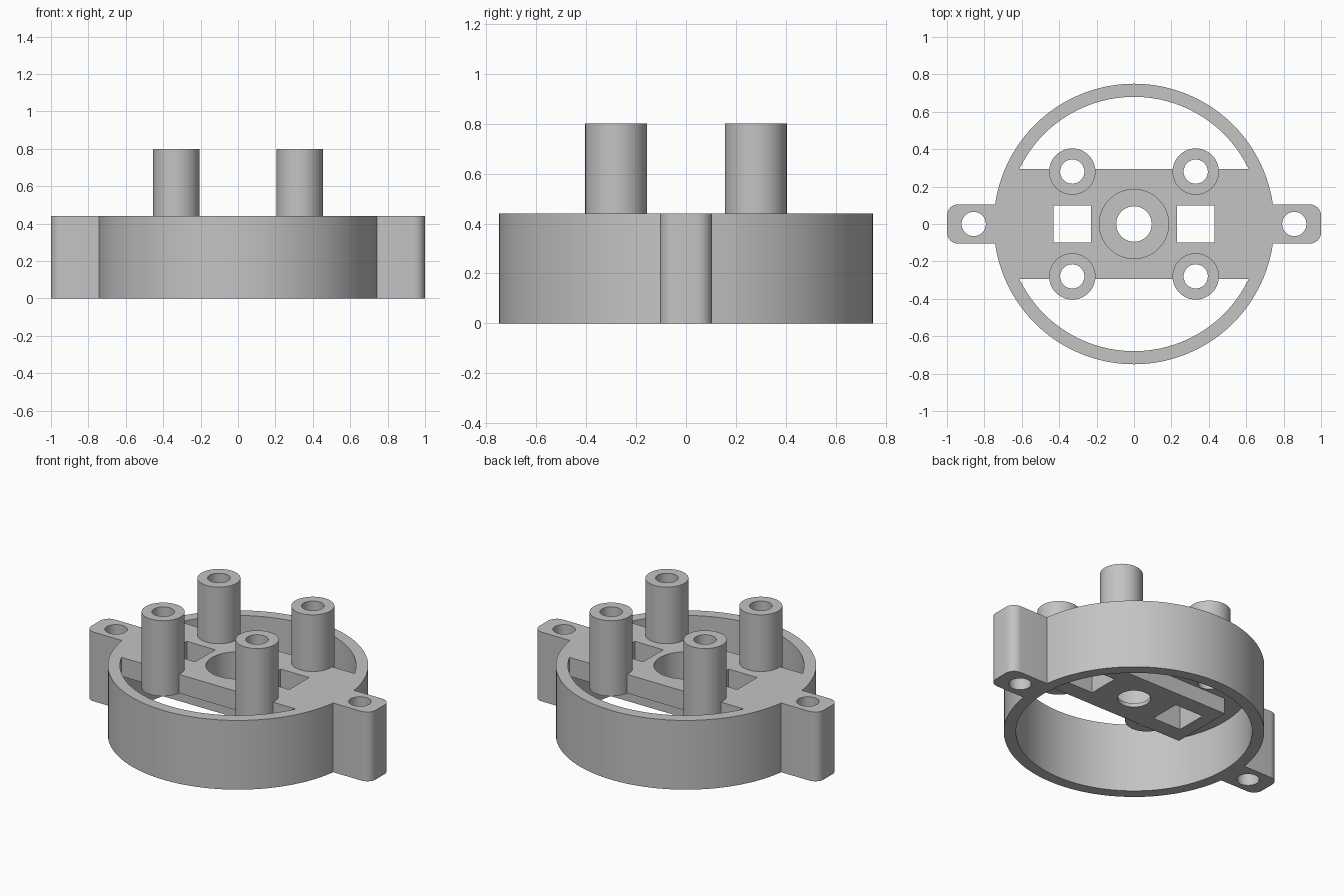
import bpy, bmesh
from math import sin, cos, pi, asin

cube = bpy.data.objects.get("Cube")
if cube:
    bpy.data.objects.remove(cube, do_unlink=True)

grey = bpy.data.materials.new("plain grey")
grey.use_nodes = True
tone = (0.55, 0.55, 0.55, 1)
grey.diffuse_color = tone
grey.node_tree.nodes["Principled BSDF"].inputs["Base Color"].default_value = tone


def arc(radius, start=0.0, sweep=2 * pi, steps=64, cx=0.0, cy=0.0):
    """Points along an arc; a full turn leaves out the repeated end point."""
    count = steps if sweep >= 2 * pi else steps + 1
    angles = [start + sweep * i / steps for i in range(count)]
    return [(cx + radius * cos(a), cy + radius * sin(a)) for a in angles]


def rounded_box(x, y, hx, hy, r=0.0):
    """Rectangle outline with optional round corners."""
    if r == 0:
        return [(x - hx, y - hy), (x + hx, y - hy), (x + hx, y + hy), (x - hx, y + hy)]
    points = []
    for i, (sx, sy) in enumerate([(1, 1), (-1, 1), (-1, -1), (1, -1)]):
        points += arc(r, i * pi / 2, pi / 2, 8, x + sx * (hx - r), y + sy * (hy - r))
    return points


def prism(name, outline, z0, z1):
    bm = bmesh.new()
    face = bm.faces.new([bm.verts.new((x, y, z0)) for x, y in outline])
    top = bmesh.ops.extrude_face_region(bm, geom=[face])["geom"]
    moved = [v for v in top if isinstance(v, bmesh.types.BMVert)]
    bmesh.ops.translate(bm, vec=(0, 0, z1 - z0), verts=moved)
    bmesh.ops.recalc_face_normals(bm, faces=bm.faces)
    mesh = bpy.data.meshes.new(name)
    bm.to_mesh(mesh)
    bm.free()
    mesh.materials.append(grey)
    obj = bpy.data.objects.new(name, mesh)
    bpy.context.collection.objects.link(obj)
    return obj


def combine(body, other, operation):
    """Apply a boolean to the body and discard the helper."""
    mod = body.modifiers.new(other.name, "BOOLEAN")
    mod.operation, mod.solver, mod.object = operation, "EXACT", other
    bpy.context.view_layer.objects.active = body
    bpy.ops.object.modifier_apply(modifier=mod.name)
    bpy.data.objects.remove(other, do_unlink=True)


RIM_TOP, POST_TOP = 0.44, 0.80
PLATE_BOTTOM, BLOCK_BOTTOM = 0.32, 0.22
POSTS = [(x, y) for x in (-0.33, 0.33) for y in (-0.28, 0.28)]

# Outer ring with a mounting lug on each side
housing = prism("mounting_housing", arc(0.75, steps=96), 0, RIM_TOP)
for side in (-1, 1):
    lug = prism("lug", rounded_box(side * 0.8, 0, 0.2, 0.105, 0.06), 0, RIM_TOP)
    combine(housing, lug, "UNION")
combine(housing, prism("ring_bore", arc(0.68, steps=96), -0.1, 0.6), "DIFFERENCE")

# Bridge plate across the ring, its ends buried in the ring wall
a = asin(0.295 / 0.715)
bridge = arc(0.715, -a, 2 * a, 16) + arc(0.715, pi - a, 2 * a, 16)
combine(housing, prism("bridge_plate", bridge, PLATE_BOTTOM, RIM_TOP), "UNION")

# Thicker block under the bridge
block = prism("under_block", rounded_box(0, 0, 0.51, 0.205), BLOCK_BOTTOM, 0.38)
combine(housing, block, "UNION")

# Four hollow posts
for x, y in POSTS:
    post = prism("post", arc(0.124, cx=x, cy=y, steps=48), PLATE_BOTTOM, POST_TOP)
    combine(housing, post, "UNION")
for x, y in POSTS:
    hole = prism("post_hole", arc(0.065, cx=x, cy=y, steps=32), -0.1, 1)
    combine(housing, hole, "DIFFERENCE")

# Lug holes and square windows
for side in (-1, 1):
    hole = prism("lug_hole", arc(0.065, cx=side * 0.857, steps=32), -0.1, 0.6)
    combine(housing, hole, "DIFFERENCE")
    window = prism("window", rounded_box(side * 0.33, 0, 0.1, 0.1), -0.1, 0.6)
    combine(housing, window, "DIFFERENCE")

# Stepped centre hole with a thin lip at the bottom
combine(housing, prism("centre_recess", arc(0.185), 0.245, 0.6), "DIFFERENCE")
combine(housing, prism("centre_hole", arc(0.095, steps=48), -0.1, 0.6), "DIFFERENCE")

bpy.ops.object.select_all(action="DESELECT")
housing.select_set(True)
bpy.context.view_layer.objects.active = housing
bpy.ops.object.shade_smooth_by_angle(angle=pi / 6)
